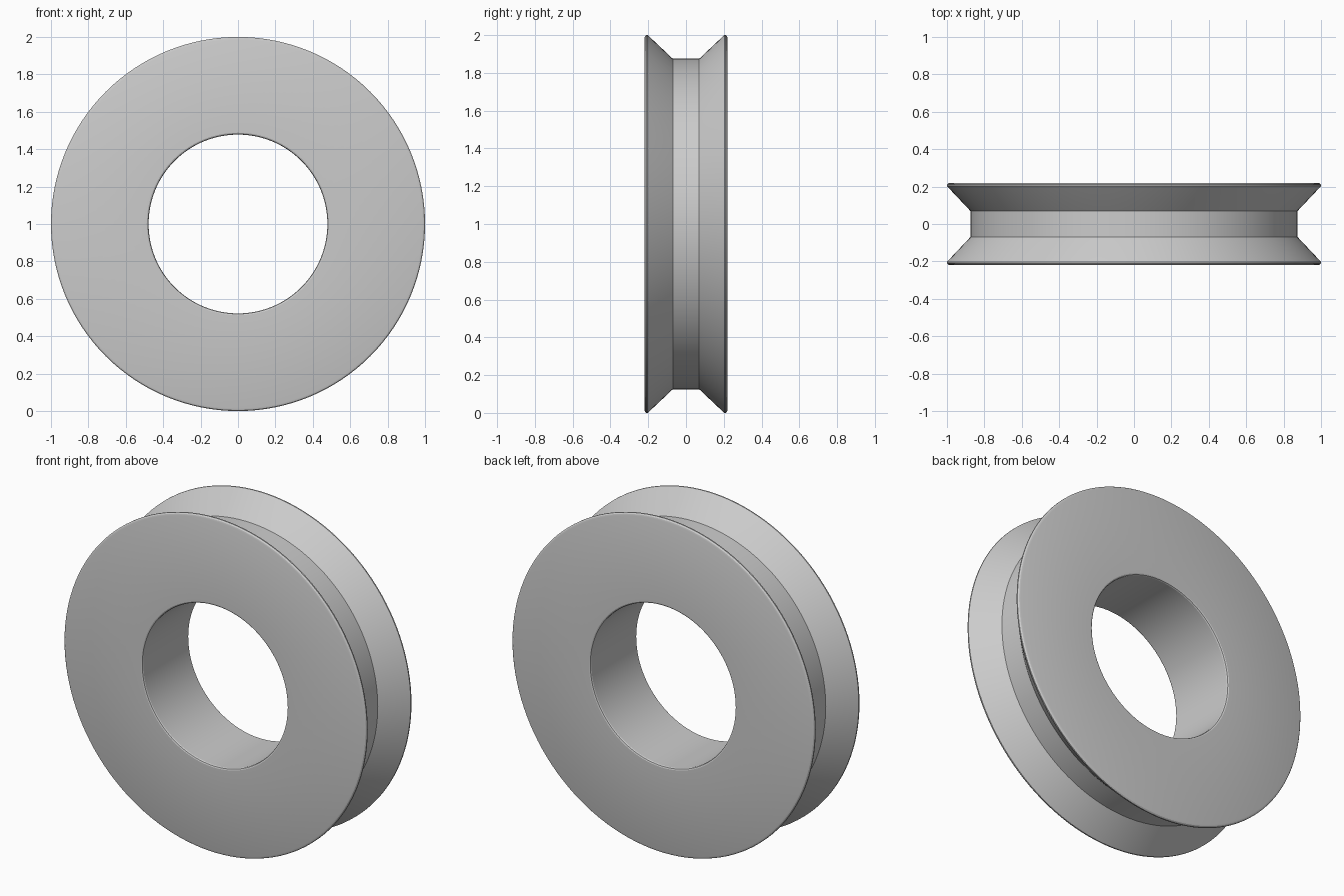
import bpy, bmesh, math
from mathutils import Vector, Matrix

cube = bpy.data.objects.get("Cube")
if cube:
    bpy.data.objects.remove(cube, do_unlink=True)

# Plain grey material
grey = bpy.data.materials.new("plain grey")
grey.use_nodes = True
colour = (0.6, 0.6, 0.6, 1.0)
grey.diffuse_color = colour
grey.node_tree.nodes["Principled BSDF"].inputs["Base Color"].default_value = colour

# Half of the ring's section as (radius, offset along the axle), bore to groove
half = [(0.478, 0.21), (0.481, 0.217), (0.488, 0.22), (0.985, 0.22),
        (0.994, 0.217), (1.0, 0.21), (1.0, 0.203), (0.995, 0.197), (0.875, 0.07)]
section = half + [(r, -y) for r, y in reversed(half)]

# Spin the closed section about the axle
SEGMENTS = 128
bm = bmesh.new()
rings = []
for i in range(SEGMENTS):
    turn = Matrix.Rotation(math.tau * i / SEGMENTS, 3, "Y")
    rings.append([bm.verts.new(turn @ Vector((r, y, 0)) + Vector((0, 0, 1)))
                  for r, y in section])
for i, ring in enumerate(rings):
    after = rings[(i + 1) % SEGMENTS]
    for j in range(len(section)):
        k = (j + 1) % len(section)
        bm.faces.new((ring[j], ring[k], after[k], after[j]))
bmesh.ops.recalc_face_normals(bm, faces=bm.faces)

mesh = bpy.data.meshes.new("grooved_wheel")
bm.to_mesh(mesh)
bm.free()
mesh.materials.append(grey)
wheel = bpy.data.objects.new("grooved_wheel", mesh)
bpy.context.collection.objects.link(wheel)

# Smooth round surfaces, crisp groove edges
bpy.ops.object.select_all(action="DESELECT")
wheel.select_set(True)
bpy.context.view_layer.objects.active = wheel
bpy.ops.object.shade_smooth_by_angle(angle=math.radians(20))
